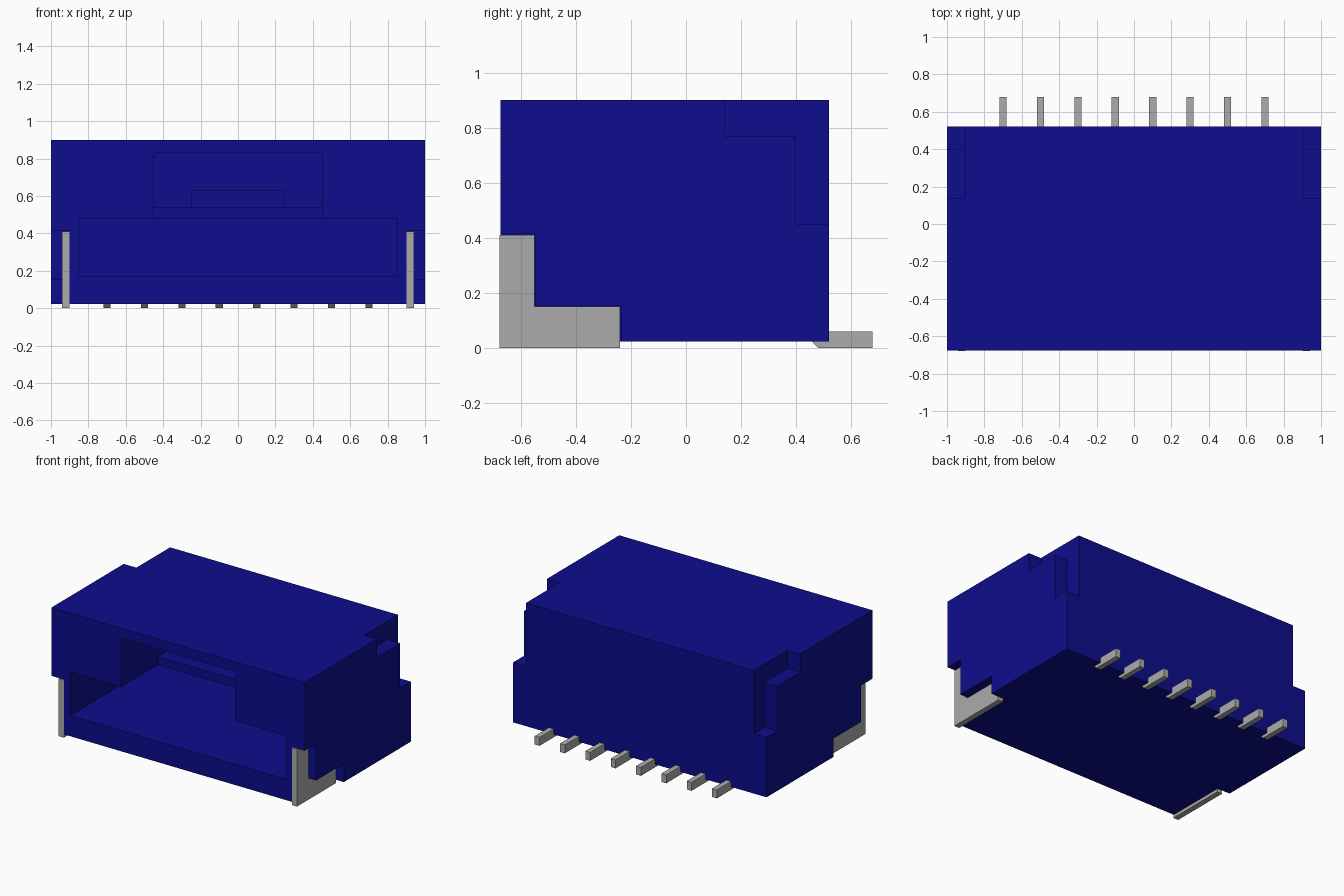
import bpy
import bmesh

cube = bpy.data.objects.get("Cube")
if cube:
    bpy.data.objects.remove(cube, do_unlink=True)


def material(name, rgb):
    mat = bpy.data.materials.new(name)
    mat.use_nodes = True
    color = (*rgb, 1.0)
    mat.diffuse_color = color
    mat.node_tree.nodes["Principled BSDF"].inputs["Base Color"].default_value = color
    return mat


BLUE = material("navy blue plastic", (0.004, 0.004, 0.27))
GREY = material("tin grey metal", (0.41, 0.41, 0.41))


def prism(name, profile, x0, x1, mat):
    """Extrude a (y, z) side profile from x0 to x1."""
    bm = bmesh.new()
    face = bm.faces.new([bm.verts.new((x0, y, z)) for y, z in profile])
    ext = bmesh.ops.extrude_face_region(bm, geom=[face])
    moved = [v for v in ext["geom"] if isinstance(v, bmesh.types.BMVert)]
    bmesh.ops.translate(bm, verts=moved, vec=(x1 - x0, 0, 0))
    bmesh.ops.recalc_face_normals(bm, faces=bm.faces)
    mesh = bpy.data.meshes.new(name)
    bm.to_mesh(mesh)
    bm.free()
    mesh.materials.append(mat)
    obj = bpy.data.objects.new(name, mesh)
    bpy.context.scene.collection.objects.link(obj)
    return obj


def box(name, x0, x1, y0, y1, z0, z1, mat=BLUE):
    return prism(name, [(y0, z0), (y1, z0), (y1, z1), (y0, z1)], x0, x1, mat)


def cut(target, cutter):
    """Subtract the cutter from the target, then remove it."""
    mod = target.modifiers.new("cut", "BOOLEAN")
    mod.operation = "DIFFERENCE"
    mod.solver = "EXACT"
    mod.object = cutter
    bpy.context.view_layer.objects.active = target
    bpy.ops.object.modifier_apply(modifier=mod.name)
    bpy.data.objects.remove(cutter, do_unlink=True)


FRONT, BACK, BASE, TOP = -0.675, 0.52, 0.022, 0.90

# Housing block with its plug cavity and latch slot
housing = box("housing", -1, 1, FRONT, BACK, BASE, TOP)
cut(housing, box("cavity_cutter", -0.85, 0.85, -1, 0.37, 0.17, 0.48))
cut(housing, box("slot_cutter", -0.45, 0.45, -1, -0.26, 0.40, 0.83))
cut(housing, box("latch_cutter", -0.45, 0.45, -0.5, 0.0, 0.54, 0.83))

for s, side in ((-1, "right"), (1, "left")):
    # Stepped relief at each upper rear corner
    relief = [(0.14, 1.0), (0.14, 0.77), (0.40, 0.77), (0.40, 0.45), (0.7, 0.45), (0.7, 1.0)]
    cut(housing, prism("relief_cutter", relief, s * 0.9, s * 1.1, BLUE))
    # L-shaped pocket at each lower front corner
    pocket = [(-0.9, -0.1), (-0.235, -0.1), (-0.235, 0.153),
              (-0.547, 0.153), (-0.547, 0.413), (-0.9, 0.413)]
    cut(housing, prism("pocket_cutter", pocket, s * 0.9, s * 1.1, BLUE))
    # Metal solder tab sitting in the pocket
    tab = [(-0.678, 0), (-0.24, 0), (-0.24, 0.15), (-0.55, 0.15), (-0.55, 0.41), (-0.678, 0.41)]
    prism(side + "_solder_tab", tab, s * 0.9, s * 0.94, GREY)

# Latch catch on the ledge inside the slot
box("latch_catch", -0.25, 0.25, -0.15, 0.0, 0.54, 0.63)

# Row of contact feet along the back
foot = [(0.455, 0.025), (0.48, 0), (0.678, 0), (0.678, 0.06), (0.5, 0.06), (0.5, 0.025)]
for i in range(8):
    x = -0.7 + 0.2 * i
    prism(f"contact_foot_{i + 1}", foot, x - 0.019, x + 0.019, GREY)
